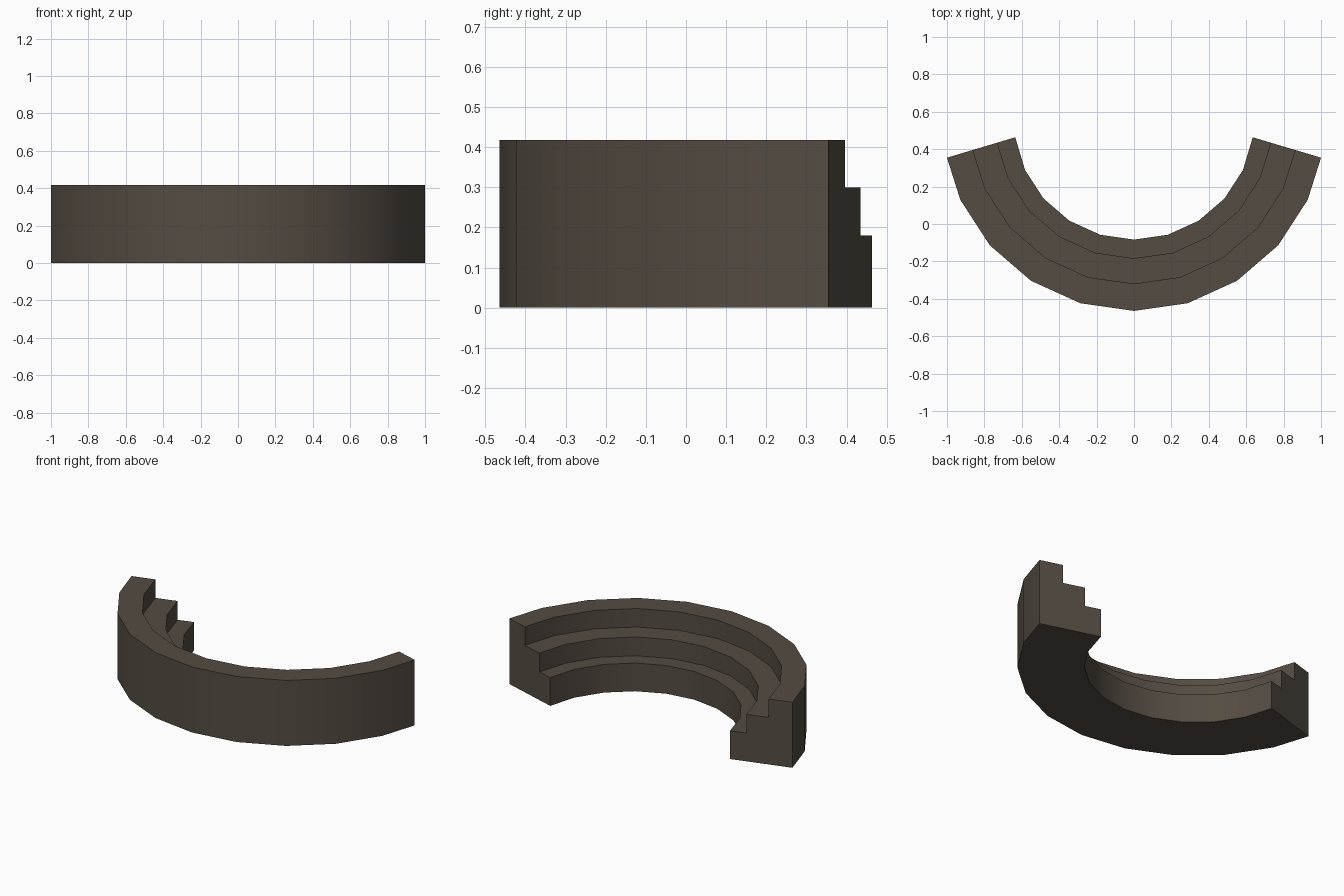
import bpy, bmesh
from math import sin, cos, radians

if "Cube" in bpy.data.objects:
    bpy.data.objects.remove(bpy.data.objects["Cube"])

# Stepped profile: (distance outward from the inner edge, height)
PROFILE = [(0, 0), (0, 0.18), (0.1, 0.18), (0.1, 0.3),
           (0.236, 0.3), (0.236, 0.418), (0.381, 0.418), (0.381, 0)]
RADIUS, CENTRE_Y = 0.642, 0.5585
STEP, HALF = 16.3, 5          # degrees per segment, segments each side

bm = bmesh.new()
rings = []
for i in range(-HALF, HALF + 1):
    a = radians(i * STEP)
    # End sections stand square to the last straight segment
    n = a if abs(i) < HALF else radians((abs(i) - 0.5) * STEP * (1 if i > 0 else -1))
    x, y = RADIUS * sin(a), CENTRE_Y - RADIUS * cos(a)
    rings.append([bm.verts.new((x + d * sin(n), y - d * cos(n), z)) for d, z in PROFILE])

# Swept sides
count = len(PROFILE)
for r, s in zip(rings, rings[1:]):
    for k in range(count):
        m = (k + 1) % count
        bm.faces.new((r[k], r[m], s[m], s[k]))

# End caps
bm.faces.new(rings[0])
bm.faces.new(rings[-1][::-1])
bmesh.ops.recalc_face_normals(bm, faces=bm.faces[:])

mesh = bpy.data.meshes.new("curved_steps")
bm.to_mesh(mesh)
bm.free()
steps = bpy.data.objects.new("curved_steps", mesh)
bpy.context.collection.objects.link(steps)

# Dark brown stone
mat = bpy.data.materials.new("dark_stone")
mat.diffuse_color = (0.09, 0.072, 0.055, 1)
mat.use_nodes = True
mat.node_tree.nodes["Principled BSDF"].inputs["Base Color"].default_value = mat.diffuse_color
mesh.materials.append(mat)

# Soft curve, crisp step edges
bpy.context.view_layer.objects.active = steps
steps.select_set(True)
bpy.ops.object.shade_smooth_by_angle(angle=radians(30))
